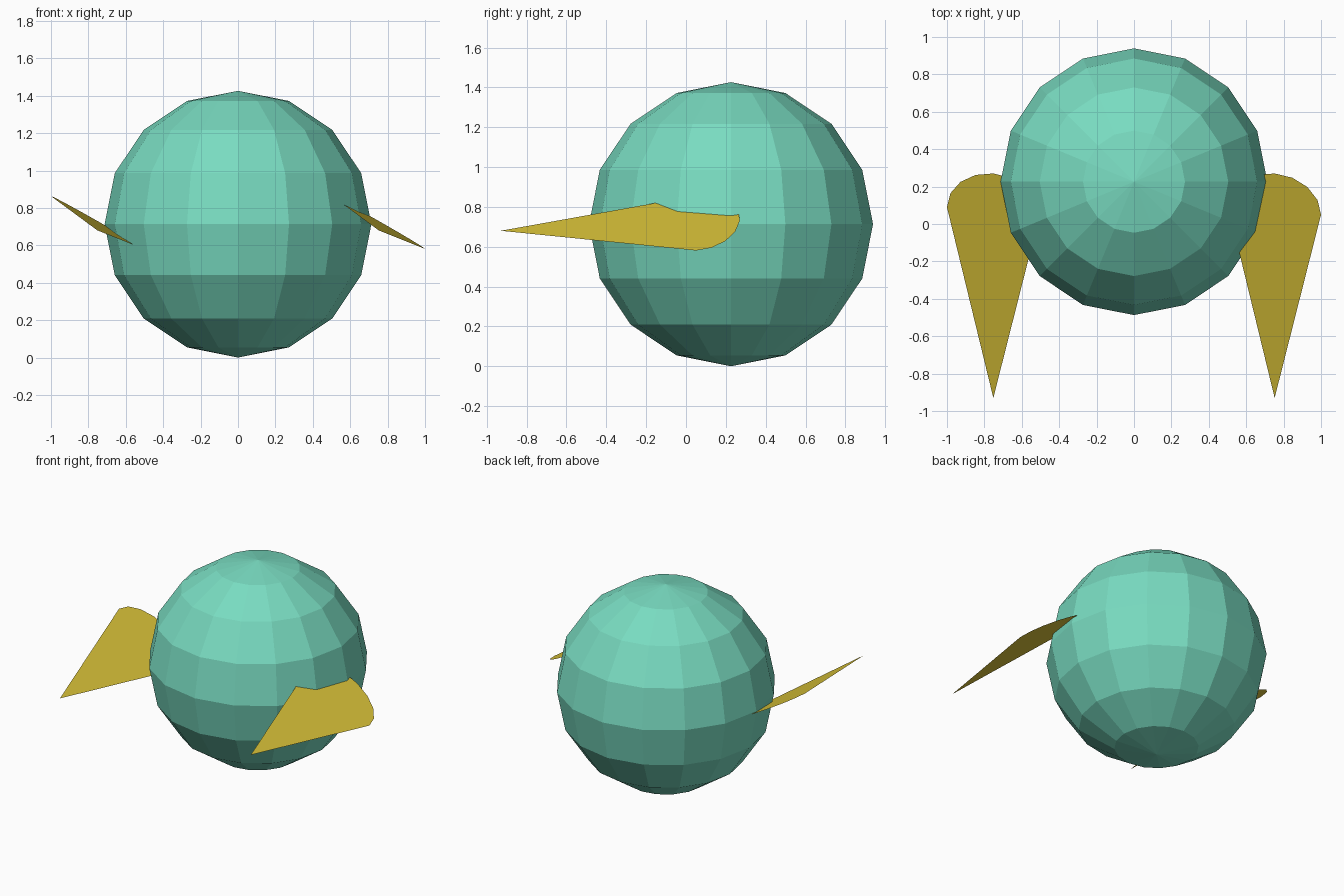
import bpy, math

if "Cube" in bpy.data.objects:
    bpy.data.objects.remove(bpy.data.objects["Cube"])


def colour(obj, name, rgb):
    mat = bpy.data.materials.get(name) or bpy.data.materials.new(name)
    mat.diffuse_color = (*rgb, 1)
    mat.use_nodes = True
    mat.node_tree.nodes["Principled BSDF"].inputs["Base Color"].default_value = mat.diffuse_color
    obj.data.materials.append(mat)


# Body: faceted ball standing on the ground
R = 0.713
bpy.ops.mesh.primitive_uv_sphere_add(segments=16, ring_count=8, radius=R,
                                     location=(0, 0.226, R))
body = bpy.context.object
body.name = "body"
colour(body, "teal", (0.19, 0.71, 0.53))


# Fins: flat teardrops with a rounded back and a pointed front,
# both tilted the same way and slightly pitched
def fin(name, cx):
    outline = [(0, -0.93)]
    for i in range(9):
        a = math.pi * i / 8
        dx = 0.248 * math.cos(a)
        outline.append((dx, 0.07 + 0.2 * math.sin(a) - 0.08 * dx))
    verts = [(cx + dx, y, 0.68 - 0.565 * dx + 0.042 * (y + 0.93))
             for dx, y in outline]
    mesh = bpy.data.meshes.new(name)
    mesh.from_pydata(verts, [], [range(len(verts))])
    obj = bpy.data.objects.new(name, mesh)
    bpy.context.collection.objects.link(obj)
    colour(obj, "yellow", (0.69, 0.54, 0.04))


fin("left_fin", -0.752)
fin("right_fin", 0.752)
